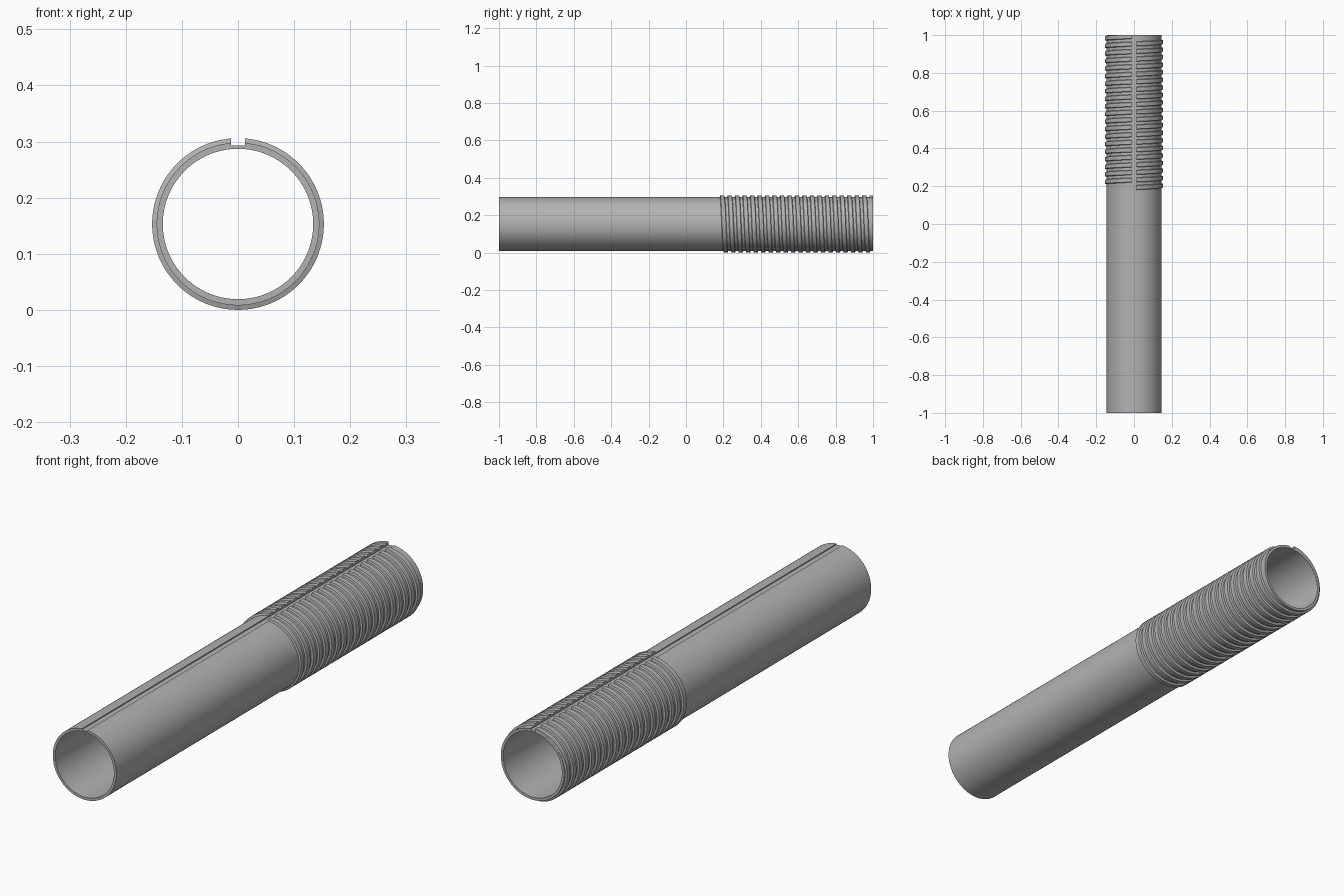
import bpy
import bmesh
from math import sin, cos, pi, asin, sqrt, radians

if "Cube" in bpy.data.objects:
    bpy.data.objects.remove(bpy.data.objects["Cube"], do_unlink=True)

R_CREST, R_TUBE, R_BORE = 0.153, 0.145, 0.134
AXIS_Z = R_CREST
SLOT_HALF, SLOT_FLOOR = 0.0125, 0.14
Y_FRONT, Y_BACK, THREAD_START = -1.0, 1.0, 0.18
PITCH, TURNS, SEGMENTS = 0.04, 20, 96

steel = bpy.data.materials.new("grey_steel")
steel.use_nodes = True
colour = (0.45, 0.45, 0.45, 1)
steel.diffuse_color = colour
steel.node_tree.nodes["Principled BSDF"].inputs["Base Color"].default_value = colour


def ring_angles(radius):
    """Angles around the axis, from one slot wall to the other (0 is up)."""
    a = asin(SLOT_HALF / radius)
    return [a + (2 * pi - 2 * a) * i / SEGMENTS for i in range(SEGMENTS + 1)]


def finish(bm, name):
    bmesh.ops.recalc_face_normals(bm, faces=bm.faces)
    mesh = bpy.data.meshes.new(name)
    bm.to_mesh(mesh)
    bm.free()
    mesh.materials.append(steel)
    obj = bpy.data.objects.new(name, mesh)
    bpy.context.collection.objects.link(obj)
    bpy.ops.object.select_all(action="DESELECT")
    obj.select_set(True)
    bpy.context.view_layer.objects.active = obj
    bpy.ops.object.shade_smooth_by_angle(angle=radians(30))
    return obj


def loft(bm, sections, closed):
    """Skin quads between sections, each a closed loop of vertices."""
    count = len(sections)
    for i in range(count if closed else count - 1):
        a, b = sections[i], sections[(i + 1) % count]
        for j in range(len(a)):
            k = (j + 1) % len(a)
            bm.faces.new((a[j], a[k], b[k], b[j]))
    if not closed:
        bm.faces.new(sections[0])
        bm.faces.new(sections[-1])


# Tube with a shallow keyway along its top
bm = bmesh.new()
outline = [(R_TUBE * sin(t), R_TUBE * cos(t), t) for t in ring_angles(R_TUBE)]
wall_angle = outline[0][2]
outline += [(-SLOT_HALF, SLOT_FLOOR, 2 * pi - wall_angle), (0, SLOT_FLOOR, 0),
            (SLOT_HALF, SLOT_FLOOR, wall_angle)]
sections = []
for x, z, t in outline:
    bore = (R_BORE * sin(t), R_BORE * cos(t))
    corners = [(x, Y_FRONT, z), (x, Y_BACK, z),
               (bore[0], Y_BACK, bore[1]), (bore[0], Y_FRONT, bore[1])]
    sections.append([bm.verts.new((p, q, r + AXIS_Z)) for p, q, r in corners])
loft(bm, sections, closed=True)
bmesh.ops.remove_doubles(bm, verts=bm.verts, dist=0.00001)
bmesh.ops.dissolve_degenerate(bm, edges=bm.edges, dist=0.00001)
finish(bm, "slotted_tube")

# Helical thread, each turn broken by the keyway
bm = bmesh.new()
root = R_TUBE - 0.001
profile = [(root, 0), (R_CREST, 0.003), (R_CREST, 0.023), (root, 0.026)]
for turn in range(TURNS):
    sections = []
    angles = ring_angles(R_CREST)
    for i, t in enumerate(angles):
        y = THREAD_START + PITCH * (turn + t / (2 * pi))
        ring = []
        for r, dy in profile:
            x, z = r * sin(t), r * cos(t)
            if i in (0, SEGMENTS):
                x = SLOT_HALF if i == 0 else -SLOT_HALF
                z = sqrt(r * r - x * x)
            ring.append(bm.verts.new((x, min(y + dy, Y_BACK), z + AXIS_Z)))
        sections.append(ring)
    loft(bm, sections, closed=False)
finish(bm, "helical_thread")
